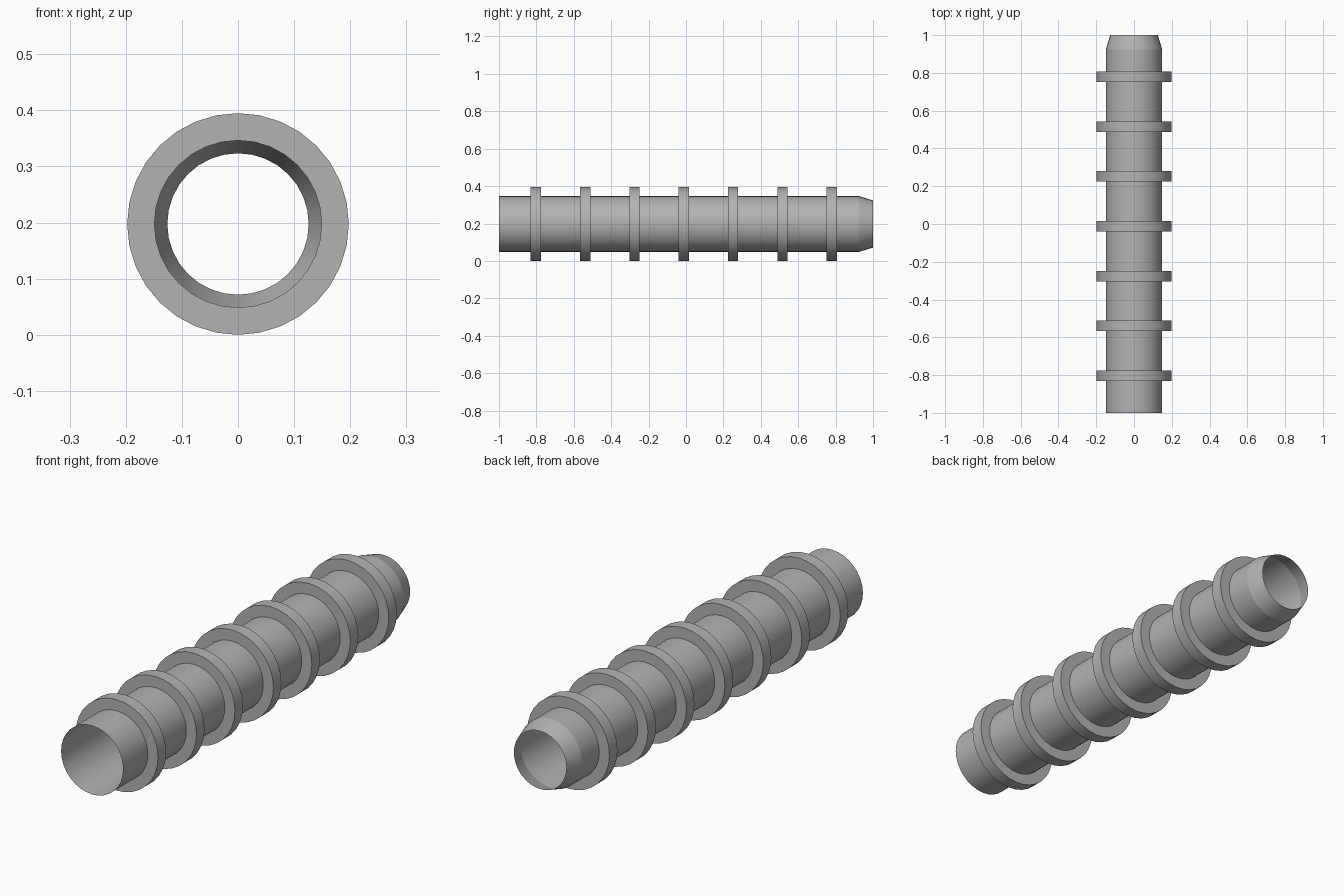
import bpy, bmesh, math

if "Cube" in bpy.data.objects:
    bpy.data.objects.remove(bpy.data.objects["Cube"])

SIDES = 32
AXIS_Z = 0.1975      # height of the tube axis
TUBE_R, TIP_R, RING_R = 0.149, 0.126, 0.1975
RING_W = 0.055

grey = bpy.data.materials.new("plain grey")
grey.diffuse_color = (0.45, 0.45, 0.45, 1)
grey.use_nodes = True
grey.node_tree.nodes["Principled BSDF"].inputs["Base Color"].default_value = grey.diffuse_color


def lathe(name, profile):
    """Revolve (y, radius) points about the y axis into an open surface."""
    bm = bmesh.new()
    loops = []
    for y, r in profile:
        loops.append([bm.verts.new((r * math.sin(2 * math.pi * i / SIDES), y,
                                    AXIS_Z + r * math.cos(2 * math.pi * i / SIDES)))
                      for i in range(SIDES)])
    for a, b in zip(loops, loops[1:]):
        for i in range(SIDES):
            j = (i + 1) % SIDES
            bm.faces.new((a[i], b[i], b[j], a[j]))
    bmesh.ops.reverse_faces(bm, faces=bm.faces)
    # outward check on the first outer face
    bm.normal_update()
    if sum(f.normal.dot(f.calc_center_median() - type(f.normal)((0, f.calc_center_median().y, AXIS_Z)))
           for f in bm.faces) < 0:
        bmesh.ops.reverse_faces(bm, faces=bm.faces)
    mesh = bpy.data.meshes.new(name)
    bm.to_mesh(mesh)
    bm.free()
    mesh.materials.append(grey)
    obj = bpy.data.objects.new(name, mesh)
    bpy.context.collection.objects.link(obj)
    bpy.ops.object.select_all(action='DESELECT')
    obj.select_set(True)
    bpy.context.view_layer.objects.active = obj
    bpy.ops.object.shade_smooth_by_angle(angle=math.radians(15))
    return obj


# Thin open tube with a tapered tip at the back
lathe("tube", [(-1, TUBE_R), (0.925, TUBE_R), (1, TIP_R)])

# Seven evenly spaced flat rings around the tube
for k in range(7):
    y = -0.803 + 0.2637 * k
    lathe(f"ring_{k + 1}", [(y - RING_W / 2, TUBE_R), (y - RING_W / 2, RING_R),
                            (y + RING_W / 2, RING_R), (y + RING_W / 2, TUBE_R)])
